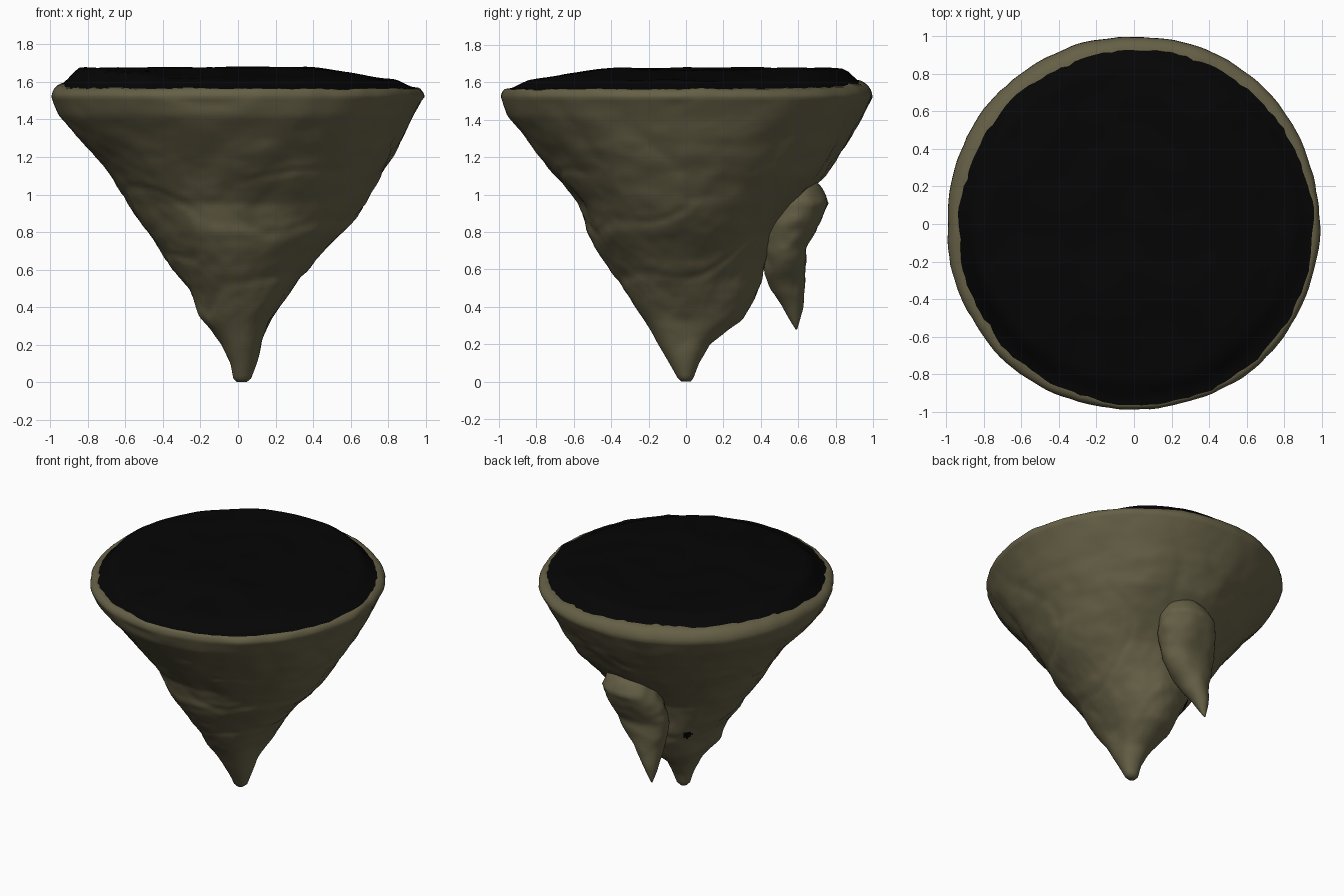
import bpy, bmesh, math
from mathutils import Vector, noise

if "Cube" in bpy.data.objects:
    bpy.data.objects.remove(bpy.data.objects["Cube"])

SEG = 144      # segments around the rock
CX = 0.02      # axis offset near the tip
RIM_Z = 1.52   # widest level


def material(name, rgb):
    m = bpy.data.materials.new(name)
    m.diffuse_color = (*rgb, 1)
    m.use_nodes = True
    m.node_tree.nodes["Principled BSDF"].inputs["Base Color"].default_value = m.diffuse_color
    return m


STONE = material("olive stone", (0.132, 0.116, 0.061))
DARK = material("dark soil", (0.0016, 0.0016, 0.0016))


def lerp_table(xs, ys, x):
    for i in range(len(xs) - 1):
        if x <= xs[i + 1]:
            t = max(0, (x - xs[i]) / (xs[i + 1] - xs[i]))
            return ys[i] + (ys[i + 1] - ys[i]) * t
    return ys[-1]


def step(a, b, x):
    t = min(1, max(0, (x - a) / (b - a)))
    return t * t * (3 - 2 * t)


def fbm(p, scale):
    p = p * scale
    return sum(noise.noise(p * 2 ** k) / 2 ** k for k in range(4))


# Rock radius at each level, seen in four directions: right, back, left, front
LEVELS = [0.02, 0.1, 0.2, 0.33, 0.5, 0.65, 0.8, 0.95, 1.1, 1.27, 1.42, 1.52]
SIDES = [
    [0.05, 0.08, 0.11, 0.15, 0.27, 0.39, 0.54, 0.66, 0.75, 0.84, 0.93, 0.99],
    [0.04, 0.07, 0.13, 0.30, 0.39, 0.43, 0.47, 0.59, 0.74, 0.86, 0.95, 1.0],
    [0.045, 0.06, 0.11, 0.21, 0.28, 0.41, 0.50, 0.60, 0.70, 0.84, 0.96, 1.0],
    [0.045, 0.09, 0.15, 0.23, 0.34, 0.43, 0.52, 0.575, 0.69, 0.83, 0.95, 0.99],
]
# Bulges and hollows: position, width, height
BUMPS = [
    (Vector((-0.17, -0.45, 0.82)), 0.16, 0.03),
    (Vector((0.12, -0.55, 0.88)), 0.14, -0.02),
    (Vector((-0.18, -0.10, 0.36)), 0.07, 0.03),
]


def rock_radius(th, z):
    q = (th / (math.pi / 2)) % 4
    i, f = int(q), q - int(q)
    f = f * f * (3 - 2 * f)
    r = sum(lerp_table(LEVELS, SIDES[(i + k) % 4], z) * w
            for k, w in ((0, 1 - f), (1, f)))
    r += 0.008 * math.sin(2 * th) ** 2 * step(1.2, 1.5, z)
    p = Vector((r * math.cos(th), r * math.sin(th), z))
    amp = 0.017 * step(0.0, 0.5, z) * (1 - 0.4 * step(1.2, 1.5, z))
    r += amp * fbm(p + Vector((3, 7, 1)), 3.6)
    # creases
    r -= 0.5 * amp * max(0, 1 - 9 * abs(noise.noise(p * 2.0)))
    for c, w, h in BUMPS:
        r += h * math.exp(-((p - c).length / w) ** 2)
    return max(r, 0.01)


def soil_radius(th):
    edge = 0.945 + 0.022 * math.cos(th + math.radians(60))
    d = Vector((math.cos(th), math.sin(th), 0))
    edge += 0.014 * noise.noise(d * 6) + 0.01 * noise.noise(d * 25)
    return min(edge, rock_radius(th, RIM_Z) - 0.012)


def soil_height(th, r):
    # flat top sloping gently to the right and front, rolling off at the edge
    x, y = r * math.cos(th), r * math.sin(th)
    base = 1.675 - min(0.08, 0.07 * step(0.35, 0.9, x) + 0.06 * step(0.3, 0.9, -y))
    edge = 1.565 + 0.03 * step(0.2, 1.0, math.cos(th - math.radians(125)))
    edge += 0.008 * noise.noise(Vector((x, y, 0)) * 7)
    f = step(0.83, 0.96, r)
    return (base + 0.012 * noise.noise(Vector((x * 4, y * 4, 0)))) * (1 - f) + edge * f


def loft(name, rings, mats, cap_start=False, cap_end=False, rule=None):
    bm = bmesh.new()
    rows = [[bm.verts.new(p) for p in ring] for ring in rings]
    n = len(rows[0])
    for a, b in zip(rows, rows[1:]):
        for j in range(n):
            k = (j + 1) % n
            bm.faces.new((a[j], a[k], b[k], b[j]))
    for use, row in ((cap_start, rows[0]), (cap_end, rows[-1])):
        if use:
            f = bm.faces.new(row if row is rows[-1] else row[::-1])
            bmesh.ops.poke(bm, faces=[f])
    bm.normal_update()
    for f in bm.faces:
        f.smooth = True
        if rule:
            f.material_index = rule(f.calc_center_median())
    me = bpy.data.meshes.new(name)
    bm.to_mesh(me)
    bm.free()
    for m in mats:
        me.materials.append(m)
    ob = bpy.data.objects.new(name, me)
    bpy.context.collection.objects.link(ob)
    return ob


ANGLES = [2 * math.pi * j / SEG for j in range(SEG)]


def polar(th, r, z):
    return Vector((CX * (1 - step(1.2, 1.5, z)) + r * math.cos(th),
                   r * math.sin(th), z))


# Rock body: rounded tip, rough cone, rolled rim
rings = [[polar(t, 0.025, 0.0) for t in ANGLES]]
for i in range(86):
    z = 0.02 + (RIM_Z - 0.02) * i / 85
    rings.append([polar(t, rock_radius(t, z), z) for t in ANGLES])
for i in range(1, 7):
    a = math.pi / 2 * i / 6
    ring = []
    for t in ANGLES:
        big, small = rock_radius(t, RIM_Z), soil_radius(t)
        top = soil_height(t, small)
        ring.append(polar(t, small + (big - small) * math.cos(a),
                          RIM_Z + (top - RIM_Z) * math.sin(a)))
    rings.append(ring)


def pit_rule(c):
    # small dark hole beside the spur
    th = math.atan2(c.y, c.x - CX)
    return int(math.hypot((th - math.radians(129)) * 0.36, c.z - 0.535) < 0.032)


loft("rock_body", rings, [STONE, DARK], cap_start=True, rule=pit_rule)

# Dark ground surface on top
rings = []
for i in range(32):
    s = 1 - i / 32
    rings.append([polar(t, soil_radius(t) * s, soil_height(t, soil_radius(t) * s))
                  for t in ANGLES])
loft("ground_surface", rings, [DARK], cap_end=True)

# Hanging spur at the back: z, centre y, half depth, centre x, half width
SPUR = [
    (0.28, 0.59, 0.004, -0.13, 0.005),
    (0.40, 0.57, 0.055, -0.11, 0.055),
    (0.50, 0.545, 0.095, -0.08, 0.10),
    (0.58, 0.53, 0.11, -0.05, 0.14),
    (0.71, 0.53, 0.115, -0.02, 0.20),
    (0.85, 0.57, 0.15, 0.02, 0.22),
    (0.95, 0.59, 0.175, 0.04, 0.21),
    (1.03, 0.60, 0.125, 0.05, 0.16),
    (1.10, 0.62, 0.05, 0.05, 0.08),
]
cols = list(zip(*SPUR))
rings = []
for i in range(40):
    z = 0.28 + 0.82 * i / 39
    yc, hy, xc, hx = (lerp_table(cols[0], c, z) for c in cols[1:])
    ring = []
    for j in range(40):
        a = 2 * math.pi * j / 40
        p = Vector((xc + hx * math.cos(a), yc + hy * math.sin(a), z))
        k = 1 + 0.11 * fbm(p, 6)
        ring.append(Vector((xc + hx * k * math.cos(a),
                            yc + hy * k * math.sin(a), z)))
    rings.append(ring)
loft("hanging_spur", rings, [STONE], cap_start=True, cap_end=True)
